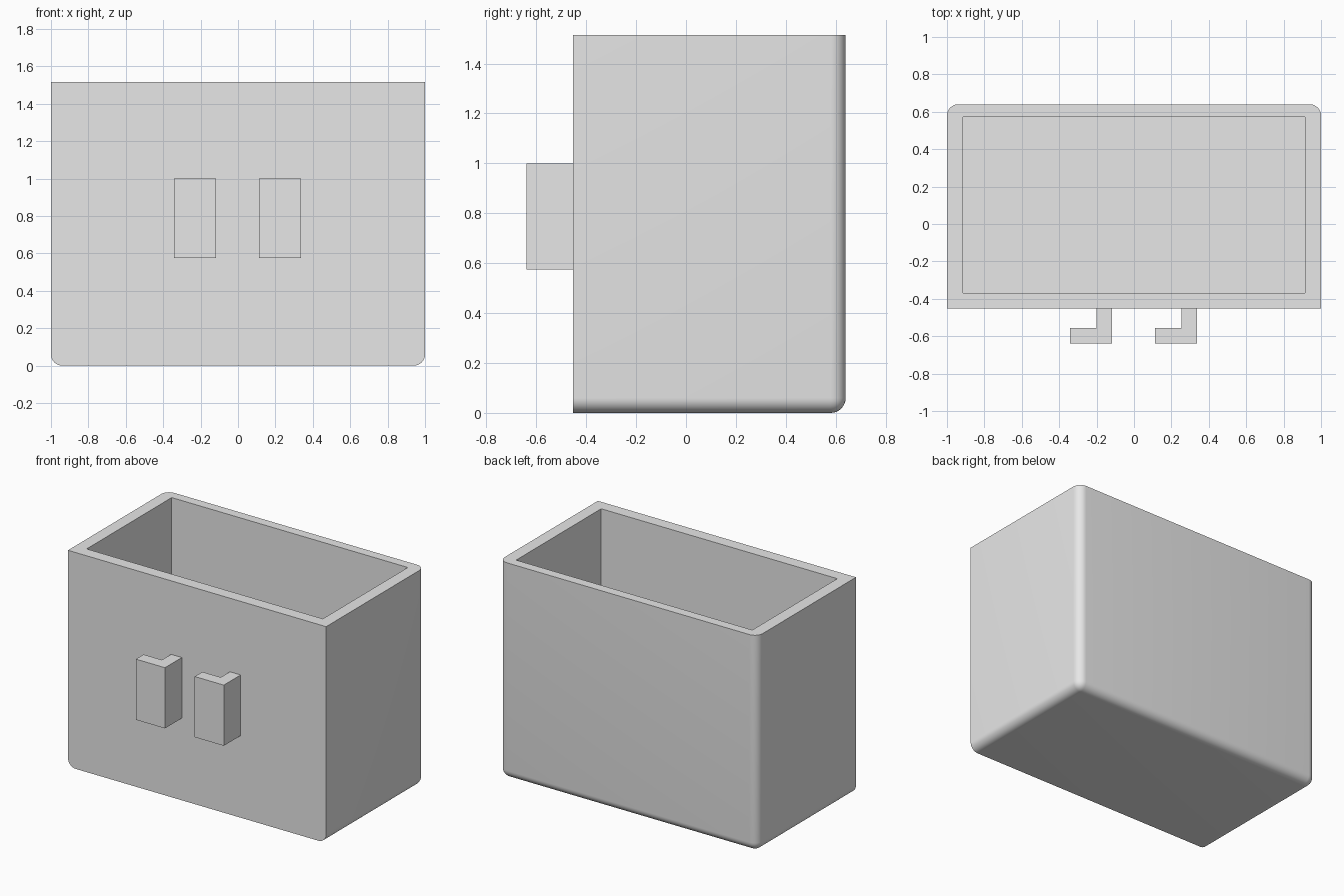
import bpy
import bmesh
from math import radians

cube = bpy.data.objects.get("Cube")
if cube:
    bpy.data.objects.remove(cube, do_unlink=True)

grey = bpy.data.materials.new("light_grey")
grey.use_nodes = True
grey.diffuse_color = (0.8, 0.8, 0.8, 1)
grey.node_tree.nodes["Principled BSDF"].inputs["Base Color"].default_value = (0.8, 0.8, 0.8, 1)

FRONT, BACK, HEIGHT, WALL = -0.453, 0.64, 1.515, 0.085


def add_object(name, bm):
    bmesh.ops.recalc_face_normals(bm, faces=bm.faces)
    mesh = bpy.data.meshes.new(name)
    bm.to_mesh(mesh)
    bm.free()
    mesh.materials.append(grey)
    obj = bpy.data.objects.new(name, mesh)
    bpy.context.collection.objects.link(obj)
    return obj


def extrude_profile(bm, points, bottom, top):
    face = bm.faces.new([bm.verts.new((x, y, bottom)) for x, y in points])
    result = bmesh.ops.extrude_face_region(bm, geom=[face])
    verts = [g for g in result["geom"] if isinstance(g, bmesh.types.BMVert)]
    bmesh.ops.translate(bm, verts=verts, vec=(0, 0, top - bottom))


# Open bin: the top face is inset and pushed down to form the cavity
bm = bmesh.new()
extrude_profile(bm, [(-1, FRONT), (1, FRONT), (1, BACK), (-1, BACK)], 0, HEIGHT)
bmesh.ops.recalc_face_normals(bm, faces=bm.faces)


def is_rounded(edge):
    a, b = (v.co for v in edge.verts)
    mid = (a + b) / 2
    side, back, floor = abs(mid.x) > 0.99, mid.y > BACK - 0.01, mid.z < 0.01
    return side + back + floor >= 2


rounded = [e for e in bm.edges if is_rounded(e)]
bmesh.ops.bevel(bm, geom=rounded, offset=0.06, segments=8, profile=0.5,
                affect='EDGES', clamp_overlap=True)

# Cavity: bridge the rounded rim to a rectangular opening
lid = max(bm.faces, key=lambda f: f.calc_center_median().z)
rim = list(lid.edges)
bm.faces.remove(lid)
x, y0, y1 = 1 - WALL, FRONT + WALL, BACK - 0.067
corners = [(-x, y0), (x, y0), (x, y1), (-x, y1)]
opening = [bm.verts.new((*c, HEIGHT)) for c in corners]
bottom = [bm.verts.new((*c, WALL)) for c in corners]
inner = []
for i in range(4):
    j = (i + 1) % 4
    bm.faces.new((opening[i], opening[j], bottom[j], bottom[i]))
    inner.append(bm.edges.get((opening[i], opening[j])))
bm.faces.new(bottom)
bmesh.ops.triangle_fill(bm, edges=rim + inner, use_beauty=True, normal=(0, 0, 1))
bin_body = add_object("bin_body", bm)
bpy.context.view_layer.objects.active = bin_body
bin_body.select_set(True)
bpy.ops.object.shade_smooth_by_angle(angle=radians(30))
bin_body.select_set(False)

# Two matching L-shaped hooks on the front
for name, right in (("right_hook", -0.343), ("left_hook", 0.113)):
    bm = bmesh.new()
    tip, stem, end = right, right + 0.142, right + 0.225
    lip = -0.555
    extrude_profile(bm, [(tip, -0.64), (end, -0.64), (end, FRONT),
                         (stem, FRONT), (stem, lip), (tip, lip)], 0.575, 1.0)
    add_object(name, bm)
